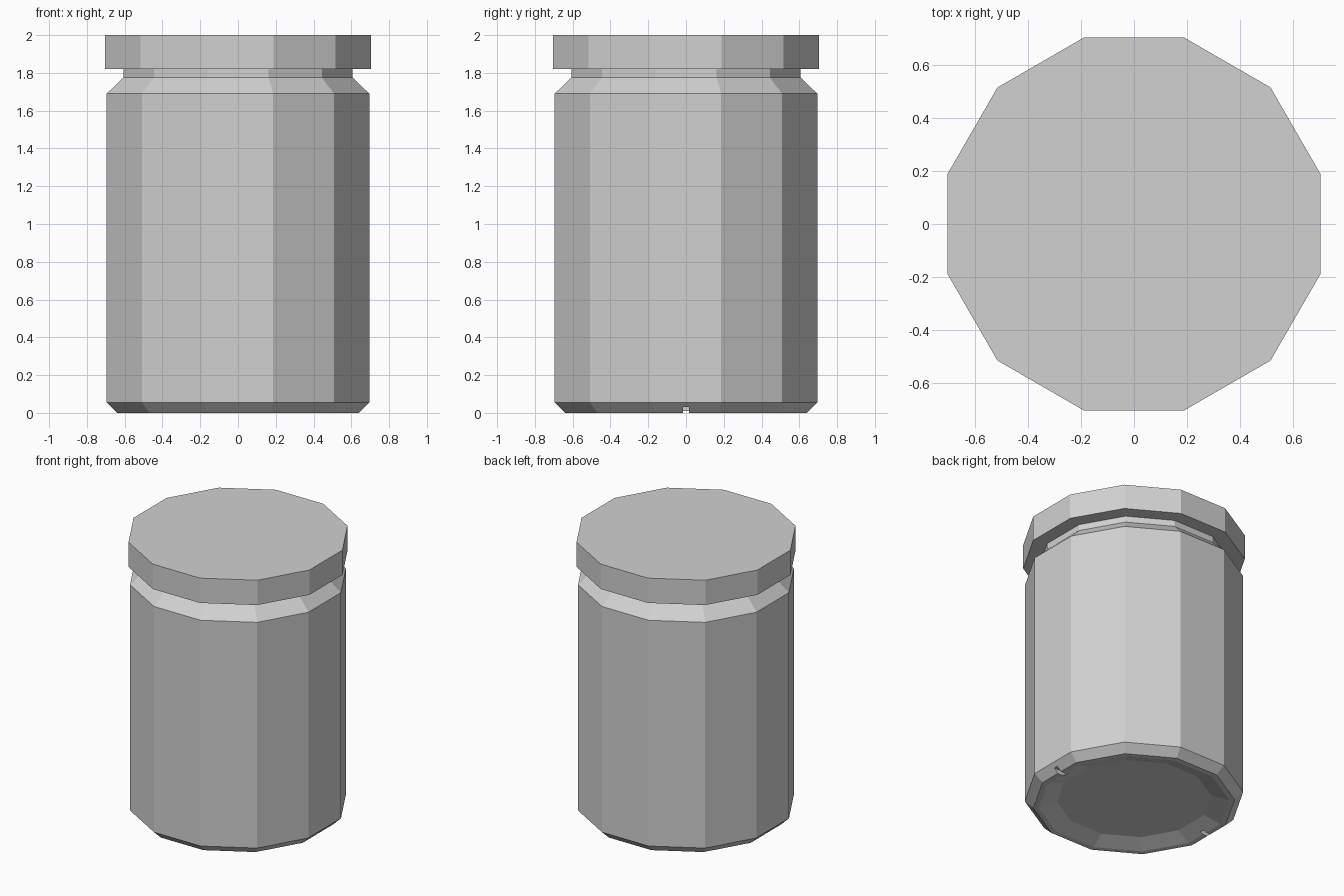
import bpy, bmesh, math

if "Cube" in bpy.data.objects:
    bpy.data.objects.remove(bpy.data.objects["Cube"], do_unlink=True)

SIDES = 12

grey = bpy.data.materials.new("light_grey")
grey.use_nodes = True
grey.diffuse_color = (0.64, 0.64, 0.64, 1)
grey.node_tree.nodes["Principled BSDF"].inputs["Base Color"].default_value = (0.64, 0.64, 0.64, 1)


def add_object(name, bm):
    bmesh.ops.recalc_face_normals(bm, faces=bm.faces)
    mesh = bpy.data.meshes.new(name)
    bm.to_mesh(mesh)
    bm.free()
    mesh.materials.append(grey)
    obj = bpy.data.objects.new(name, mesh)
    bpy.context.collection.objects.link(obj)
    return obj


def turned(name, profile):
    """Stack twelve-sided rings; the profile gives (flat-to-centre distance, z)."""
    bm = bmesh.new()
    rings = []
    for flat, z in profile:
        r = flat / math.cos(math.pi / SIDES)
        angles = [(i + 0.5) * math.tau / SIDES for i in range(SIDES)]
        rings.append([bm.verts.new((r * math.cos(a), r * math.sin(a), z)) for a in angles])
    for low, high in zip(rings, rings[1:]):
        for i in range(SIDES):
            j = (i + 1) % SIDES
            bm.faces.new((low[i], low[j], high[j], high[i]))
    bm.faces.new(rings[0])
    bm.faces.new(rings[-1])
    return add_object(name, bm)


# Body: recessed base, thin foot rim, chamfer, straight wall, shoulder, neck
body = turned("jar_body", [(0.49, 0.04), (0.605, 0.0), (0.64, 0.0), (0.695, 0.055),
                           (0.695, 1.69), (0.607, 1.775), (0.607, 1.82)])

# Lid: wide flat cap
turned("lid", [(0.705, 1.82), (0.705, 2.0)])

# Small drain slots through the foot rim on both sides
bm = bmesh.new()
for side in (-1, 1):
    cube = bmesh.ops.create_cube(bm, size=1)["verts"]
    bmesh.ops.scale(bm, vec=(0.12, 0.03, 0.06), verts=cube)
    bmesh.ops.translate(bm, vec=(side * 0.64, 0, 0), verts=cube)
cutter = add_object("slot_cutter", bm)
cutter.hide_render = True
cutter.hide_viewport = True
cutter.display_type = 'WIRE'

slots = body.modifiers.new("drain_slots", 'BOOLEAN')
slots.operation = 'DIFFERENCE'
slots.solver = 'EXACT'
slots.object = cutter
